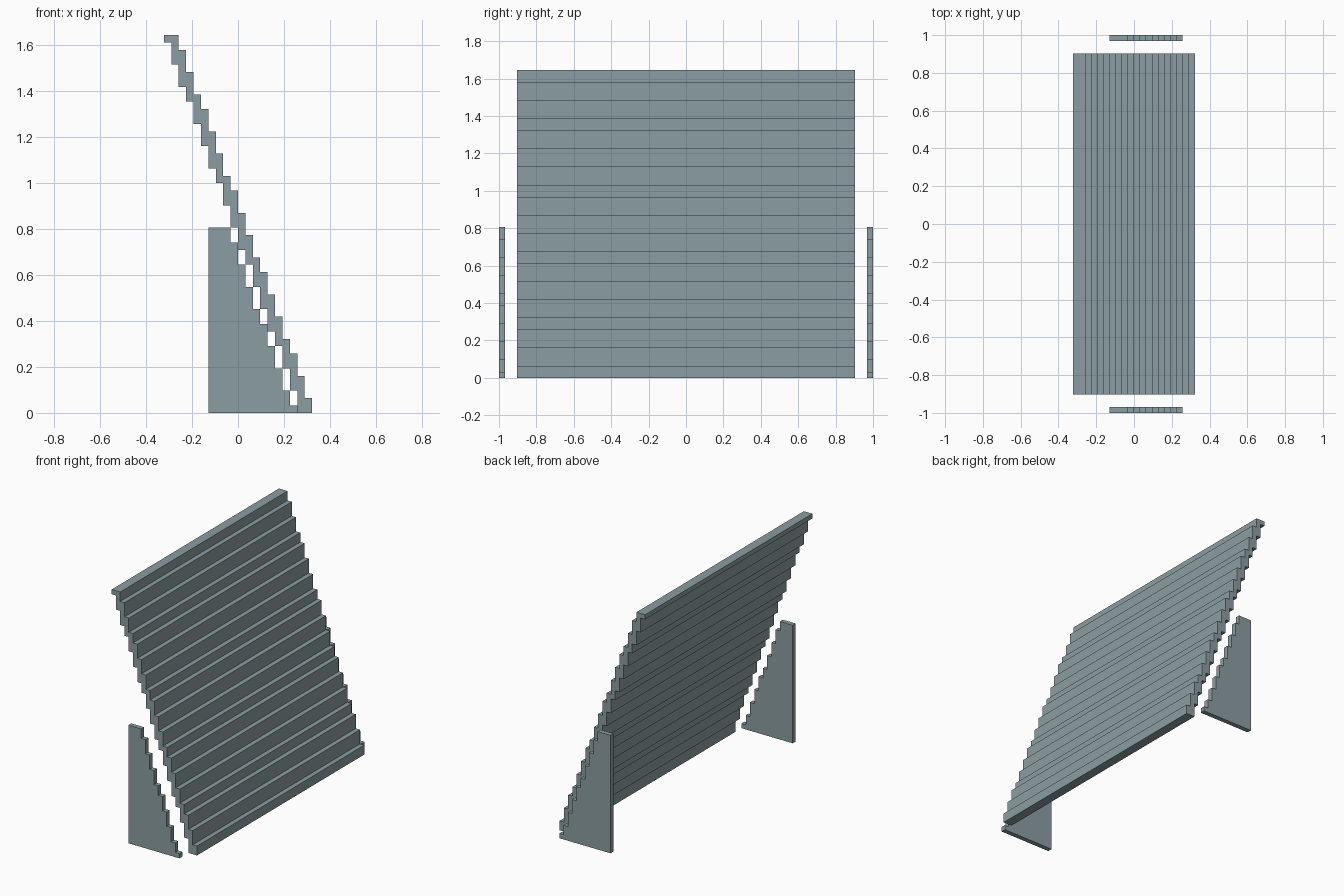
import bpy
import bmesh
import math

if "Cube" in bpy.data.objects:
    bpy.data.objects.remove(bpy.data.objects["Cube"])

U = 2 / 62          # one step unit
RISE = 2.75         # average climb per step, in units

steel = bpy.data.materials.new("grey_green")
steel.diffuse_color = (0.26, 0.34, 0.36, 1)
steel.use_nodes = True
steel.node_tree.nodes["Principled BSDF"].inputs["Base Color"].default_value = steel.diffuse_color


def stepped_plate(name, right, tops, bottoms, y0, y1):
    """Extrude a stepped x-z outline (columns listed right to left) from y0 to y1."""
    outline = []
    for i, z in enumerate(tops):
        outline += [(right - i, z), (right - i - 1, z)]
    for i, z in reversed(list(enumerate(bottoms))):
        outline += [(right - i - 1, z), (right - i, z)]
    # keep only the true corners
    n = len(outline)
    corners = [p for k, p in enumerate(outline)
               if not outline[k - 1][1] == p[1] == outline[(k + 1) % n][1]]

    bm = bmesh.new()
    face = bm.faces.new([bm.verts.new((x * U, y0 * U, z * U)) for x, z in corners])
    ext = bmesh.ops.extrude_face_region(bm, geom=[face])
    moved = [v for v in ext["geom"] if isinstance(v, bmesh.types.BMVert)]
    bmesh.ops.translate(bm, verts=moved, vec=(0, (y1 - y0) * U, 0))
    bmesh.ops.remove_doubles(bm, verts=bm.verts[:], dist=1e-5)
    bmesh.ops.recalc_face_normals(bm, faces=bm.faces[:])
    mesh = bpy.data.meshes.new(name)
    bm.to_mesh(mesh)
    bm.free()
    mesh.materials.append(steel)
    obj = bpy.data.objects.new(name, mesh)
    bpy.context.collection.objects.link(obj)
    return obj


# Leaning stepped panel
tops = [min(51, math.floor(RISE * i + 2.5)) for i in range(20)]
bottoms = [max(0, math.floor(RISE * (i - 2) + 3.5)) for i in range(20)]
stepped_plate("leaning_panel", 10, tops, bottoms, -28, 28)

# Stepped triangular brackets at both ends
bracket_tops = [min(25, math.floor(RISE * i + 1)) for i in range(12)]
for name, y0 in (("front_bracket", -31), ("back_bracket", 30)):
    stepped_plate(name, 8, bracket_tops, [0] * 12, y0, y0 + 1)
